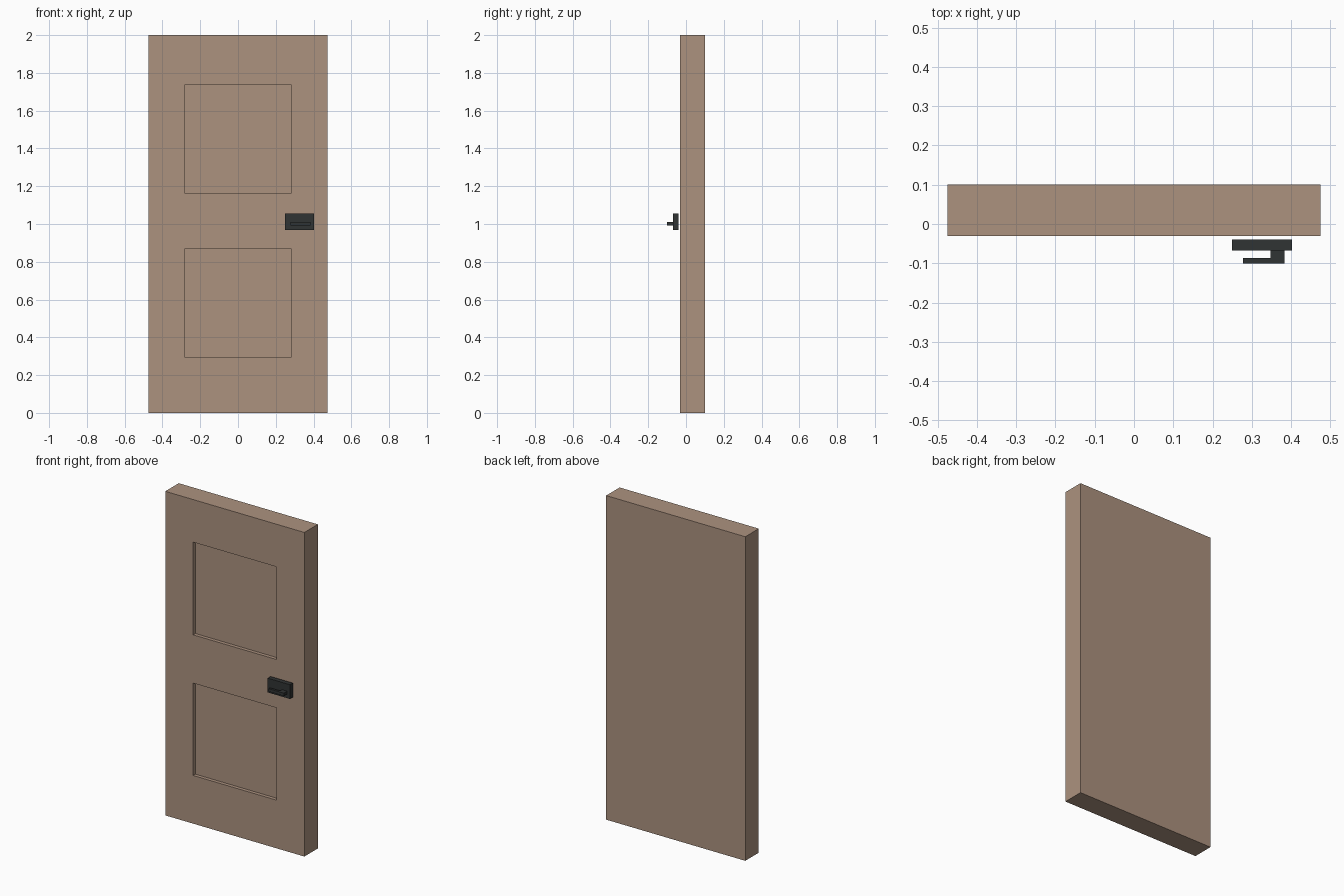
import bpy
import bmesh
from mathutils import Vector

if "Cube" in bpy.data.objects:
    bpy.data.objects.remove(bpy.data.objects["Cube"])


def material(name, rgb):
    m = bpy.data.materials.new(name)
    m.diffuse_color = (*rgb, 1)
    m.use_nodes = True
    m.node_tree.nodes["Principled BSDF"].inputs["Base Color"].default_value = m.diffuse_color
    return m


wood = material("tan wood", (0.413, 0.288, 0.212))
iron = material("dark iron", (0.030, 0.033, 0.033))


def finish(bm, name, mat):
    bmesh.ops.recalc_face_normals(bm, faces=bm.faces)
    mesh = bpy.data.meshes.new(name)
    bm.to_mesh(mesh)
    bm.free()
    mesh.materials.append(mat)
    ob = bpy.data.objects.new(name, mesh)
    bpy.context.collection.objects.link(ob)
    return ob


def box(name, mat, x, y, z):
    bm = bmesh.new()
    bmesh.ops.create_cube(bm, size=1)
    for v in bm.verts:
        v.co = Vector([(r[0] + r[1]) / 2 + c * (r[1] - r[0])
                       for c, r in zip(v.co, (x, y, z))])
    return finish(bm, name, mat)


# Door slab: front face laid out as a grid, with two cells pushed in as panels
FRONT, BACK, DEPTH = -0.031, 0.10, 0.022
xs = (-0.475, -0.284, 0.284, 0.475)
zs = (0, 0.297, 0.867, 1.165, 1.737, 2)
bm = bmesh.new()
grid = [[bm.verts.new((x, FRONT, z)) for x in xs] for z in zs]
panels = []
for r in range(len(zs) - 1):
    for c in range(len(xs) - 1):
        f = bm.faces.new((grid[r][c], grid[r][c + 1],
                          grid[r + 1][c + 1], grid[r + 1][c]))
        if c == 1 and r in (1, 3):
            panels.append(f)

# Sides and back
border = [e for e in bm.edges if e.is_boundary]
ext = bmesh.ops.extrude_edge_only(bm, edges=border)["geom"]
for v in ext:
    if isinstance(v, bmesh.types.BMVert):
        v.co.y = BACK
bmesh.ops.holes_fill(bm, edges=[e for e in bm.edges if e.is_boundary], sides=0)

# Recessed panels
for f in panels:
    new = bmesh.ops.extrude_discrete_faces(bm, faces=[f])["faces"][0]
    for v in new.verts:
        v.co.y = FRONT + DEPTH
finish(bm, "door_slab", wood)

# Handle plate
box("handle_plate", iron, (0.25, 0.402), (-0.068, -0.04), (0.967, 1.055))

# Lever handle: L-shaped profile seen from above, extruded upward
profile = [(0.348, -0.067), (0.383, -0.067), (0.383, -0.10),
           (0.278, -0.10), (0.278, -0.086), (0.348, -0.086)]
bm = bmesh.new()
face = bm.faces.new([bm.verts.new((x, y, 0.992)) for x, y in profile])
top = bmesh.ops.extrude_face_region(bm, geom=[face])["geom"]
bmesh.ops.translate(bm, vec=(0, 0, 0.018),
                    verts=[g for g in top if isinstance(g, bmesh.types.BMVert)])
finish(bm, "lever_handle", iron)
